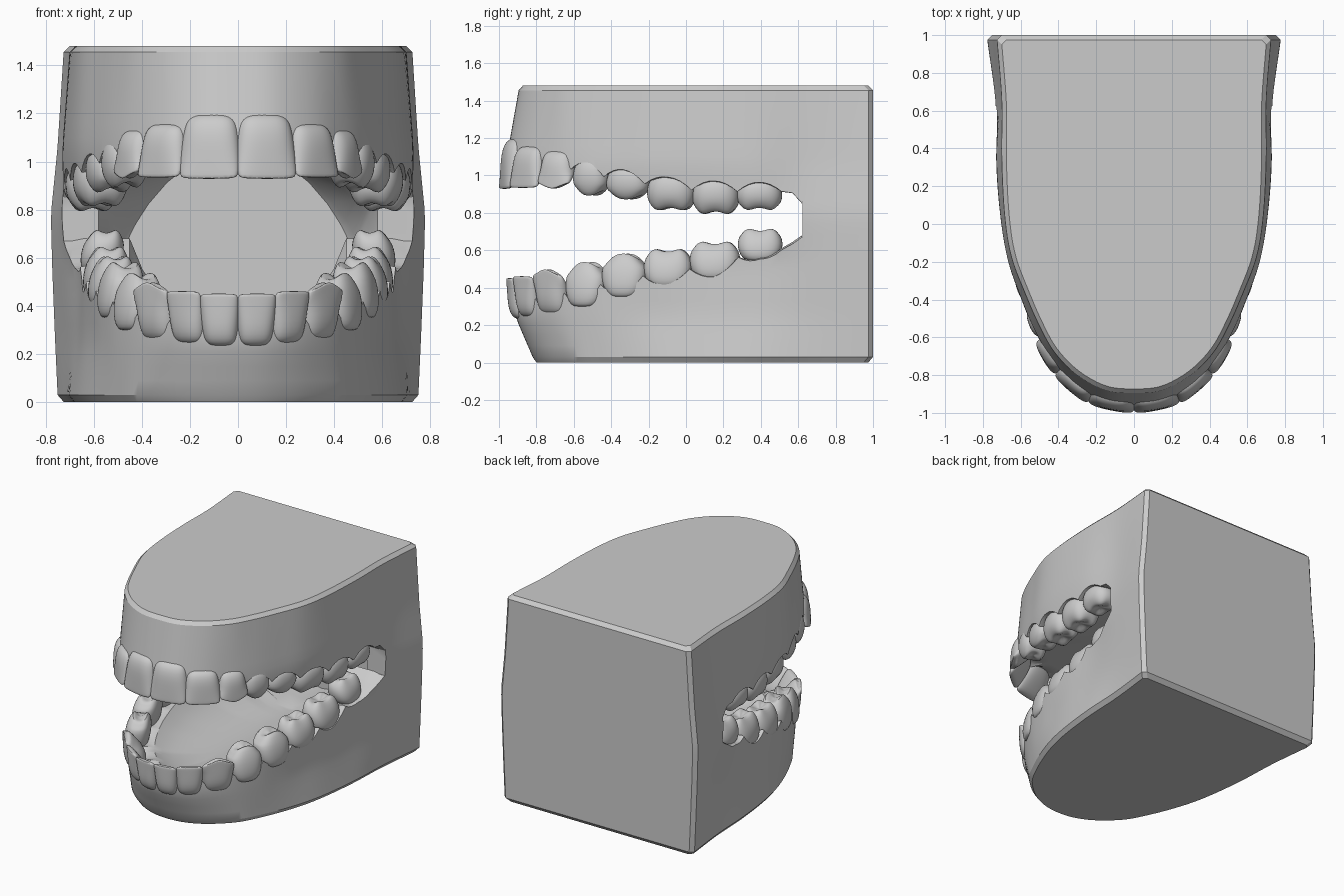
import bpy, bmesh, math
from mathutils import Vector

if "Cube" in bpy.data.objects:
    bpy.data.objects.remove(bpy.data.objects["Cube"])


def catmull(pts, t):
    # smooth point on a half outline; mirrored phantom point at the midline
    n = len(pts) - 1
    k = min(int(t), n - 1)
    f = t - k
    P = lambda i: Vector(pts[i]) if i >= 0 else Vector((-pts[1][0], pts[1][1]))
    a, b, c = P(k - 1), P(k), P(k + 1)
    d = P(k + 2) if k + 2 <= n else 2 * c - b
    return 0.5 * (2 * b + (c - a) * f + (2 * a - 5 * b + 4 * c - d) * f * f
                  + (3 * b - a - 3 * c + d) * f ** 3)


def smooth(ob, angle):
    bpy.ops.object.select_all(action='DESELECT')
    bpy.context.view_layer.objects.active = ob
    ob.select_set(True)
    bpy.ops.object.shade_smooth_by_angle(angle=math.radians(angle))


def finish(name, bm, angle=None):
    bmesh.ops.recalc_face_normals(bm, faces=bm.faces)
    me = bpy.data.meshes.new(name)
    bm.to_mesh(me)
    bm.free()
    ob = bpy.data.objects.new(name, me)
    bpy.context.collection.objects.link(ob)
    if angle:
        smooth(ob, angle)
    return ob


def loft(bm, rings):
    vs = [[bm.verts.new(p) for p in r] for r in rings]
    n = len(vs[0])
    for a, b in zip(vs, vs[1:]):
        for i in range(n):
            bm.faces.new((a[i], a[(i + 1) % n], b[(i + 1) % n], b[i]))
    bm.faces.new(vs[0])
    bm.faces.new(vs[-1])


# tooth boundaries along each arch, gum and tip heights, depths
UP = dict(name="upper", s=1, depth=(.15, .13, .16, .19, .2, .23, .23, .21),
          arch=[(0, -.985), (.24, -.935), (.41, -.79), (.51, -.62), (.58, -.44),
                (.645, -.22), (.695, .03), (.715, .275), (.715, .51)],
          gum=(1.19, 1.15, 1.13, 1.08, 1.04, 1.0, .98, .97),
          tip=(.93, .935, .92, .89, .87, .82, .80, .82),
          ends=(.905, .85), vault=1.08, rim=1.08)
LOW = dict(name="lower", s=-1, depth=(.12, .12, .15, .17, .18, .19, .19, .18),
           arch=[(0, -.94), (.155, -.915), (.29, -.815), (.43, -.66), (.53, -.46),
                 (.59, -.23), (.62, .02), (.635, .28), (.64, .51)],
           gum=(.24, .25, .26, .31, .36, .41, .45, .55),
           tip=(.45, .46, .51, .54, .585, .60, .64, .71),
           ends=(.645, .68), vault=.25, rim=.33)

# outer block: half outlines at key heights
KEYS = [
    (.03, [(0, -.82), (.14, -.80), (.28, -.73), (.42, -.60), (.50, -.46), (.57, -.30),
           (.63, -.12), (.67, .08), (.70, .35), (.715, .65), (.75, .975)]),
    (.25, [(0, -.915), (.14, -.895), (.27, -.815), (.40, -.67), (.50, -.49), (.56, -.32),
           (.60, -.15), (.64, .06), (.67, .35), (.71, .65), (.76, .975)]),
    (.55, [(0, -.93), (.15, -.90), (.28, -.81), (.41, -.67), (.51, -.49), (.57, -.32),
           (.61, -.15), (.635, .06), (.66, .35), (.72, .65), (.772, .975)]),
    (.78, [(0, -.93), (.15, -.91), (.30, -.83), (.43, -.69), (.52, -.53), (.59, -.36),
           (.65, -.16), (.69, .05), (.725, .35), (.735, .65), (.778, .975)]),
    (1.06, [(0, -.965), (.16, -.945), (.32, -.85), (.44, -.71), (.53, -.56), (.605, -.38),
            (.67, -.19), (.71, .05), (.73, .35), (.715, .65), (.75, .975)]),
    (1.455, [(0, -.895), (.15, -.88), (.30, -.80), (.42, -.68), (.50, -.54), (.575, -.37),
             (.65, -.17), (.685, .05), (.70, .35), (.70, .65), (.725, .975)])]


def outline(z, inset=0):
    zc = min(max(z, .03), 1.455)
    k = next(i for i in range(len(KEYS) - 1) if zc <= KEYS[i + 1][0] + 1e-9)
    (z0, a), (z1, b) = KEYS[k], KEYS[k + 1]
    f = (zc - z0) / (z1 - z0)
    pts = [Vector(p).lerp(Vector(q), f) for p, q in zip(a, b)]
    half = [catmull(pts, i / 6) for i in range(61)]
    half.append(Vector((half[-1].x - .025, 1.0)))
    half = [Vector((p.x * (1 - inset * 1.4), p.y * (1 - inset))) for p in half]
    full = half + [Vector((-p.x, p.y)) for p in reversed(half[1:])]
    return [(p.x, p.y, z) for p in full]


bm = bmesh.new()
zs = [.03 + 1.425 * i / 24 for i in range(25)]
loft(bm, [outline(0, .025)] + [outline(z) for z in zs] + [outline(1.48, .025)])
body = finish("gum_block", bm)


# mouth cavity cutter: upper and lower gum surfaces in arch coordinates
OFFS = (.35, .05, .0, -.04, -.12, -.19)
FR = (.12, .3, .5, .75, 1)


def gum_surface(J):
    s, rows = J["s"], []
    for i in range(67):
        t = i / 8
        if i <= 64:
            P = catmull(J["arch"], t)
            T = catmull(J["arch"], min(t + .03, 8)) - catmull(J["arch"], max(t - .03, 0))
            n = Vector((T.y, -T.x)).normalized() if i else Vector((0, -1))
            c = min(max(t - .5, 0), 7)
            k = min(int(c), 6)
            mix = lambda L: L[k] + (L[k + 1] - L[k]) * (c - k)
            g, h = mix(J["gum"]), mix(J["tip"]) - mix(J["gum"])
            pap = abs(2 * (t - int(t)) - 1) ** 2
            z_out, z_in = g + h * (.06 + .32 * pap), g + h * .2
        else:
            P = Vector((J["arch"][-1][0], (.57, .62)[i - 65]))
            n = Vector((1, 0))
            z_out = z_in = J["ends"][i - 65]
        if s * (z_in - J["rim"]) > 0:
            z_in = J["rim"]
        row = []
        for j, d in enumerate(OFFS):
            q = P + n * d
            w = max(0, (j - 2) / 3)
            z = z_out * (1 - w) + z_in * w + (s * .01 if j < 2 else 0)
            row.append((max(q.x, 0), q.y, z))
        q = P + n * OFFS[-1]
        M = Vector((0, -.4 + (P.y + 1) / 1.62))
        for f in FR:
            p = q.lerp(M, f)
            e = (1 - (1 - f) ** 2) ** .8
            row.append((p.x, p.y, z_in + (J["vault"] - z_in) * e))
        rows.append(row)
    # throat behind the last molars
    peak = 1.05 if s > 0 else .26
    for y, x0, zc, gap in ((.625, .58, .76, .09), (.75, .54, .70, .06),
                           (.92, .50, .63, .02), (.95, .47, .62, .015)):
        xs = [x0 * (1 - .02 * j) for j in range(6)]
        xs += [xs[-1] * (1 - f) for f in FR]
        z0 = zc + s * gap
        rows.append([(x, y, z0 + (peak - z0) * max(0, 1 - (x / x0) ** 2) ** .8) for x in xs])
    return rows


bm = bmesh.new()
for sx in (1, -1):
    A, B = [[[bm.verts.new((sx * x, y, z)) for x, y, z in r] for r in gum_surface(J)]
            for J in (UP, LOW)]
    for i in range(len(A) - 1):
        for G in (A, B):
            for j in range(len(A[0]) - 1):
                bm.faces.new((G[i][j], G[i][j + 1], G[i + 1][j + 1], G[i + 1][j]))
        bm.faces.new((A[i][0], A[i + 1][0], B[i + 1][0], B[i][0]))
    for j in range(len(A[0]) - 1):
        bm.faces.new((A[-1][j], A[-1][j + 1], B[-1][j + 1], B[-1][j]))
bmesh.ops.remove_doubles(bm, verts=bm.verts, dist=1e-5)
bmesh.ops.triangulate(bm, faces=bm.faces)
cutter = finish("mouth_cutter", bm)
cutter.hide_render = True
mod = body.modifiers.new("mouth", 'BOOLEAN')
mod.operation, mod.solver, mod.object = 'DIFFERENCE', 'EXACT', cutter
bpy.context.view_layer.objects.active = body
bpy.ops.object.modifier_apply(modifier=mod.name)
bpy.data.objects.remove(cutter)
smooth(body, 28)

# teeth: lofted rings (height, width, depth) with cusp shaping
FRONT = [(-.03, .5, .4), (.02, .72, .62), (.1, .88, .85), (.3, .98, 1), (.55, 1.03, .85),
         (.8, 1.04, .55), (.95, 1.02, .35), (1.01, .93, .2)]
BACK = [(-.06, .5, .6), (0, .72, .75), (.13, .92, .92), (.4, 1.06, 1), (.68, 1.05, .95),
        (.9, .9, .78), (1.03, .68, .56), (.95, .4, .34), (.89, .12, .1)]


def tooth(J, k, sx):
    a, b = Vector(J["arch"][k]), Vector(J["arch"][k + 1])
    along = (b - a).normalized()
    out = Vector((along.y, -along.x))
    width, depth = (b - a).length, J["depth"][k]
    g, tip = J["gum"][k], J["tip"][k]
    mid = (a + b) / 2 + out * ((.03 if k < 3 else .015) - depth / 2)
    rings = []
    for h, w, d in (FRONT if k < 3 else BACK):
        shift = (1 - d) * depth * .42 if k < 3 and h > .5 else 0
        shift += .02 * (h - .7) if k < 3 else 0
        if k > 2 and J is LOW:
            shift -= .03 * h - .015
        ring = []
        for i in range(20):
            ang = math.tau * i / 20
            cu, sv = math.cos(ang), math.sin(ang)
            u = math.copysign(abs(cu) ** .78, cu)
            v = math.copysign(abs(sv) ** .78, sv)
            hh = h
            if k == 2 and h > .75:
                hh -= .17 * abs(u)
            elif k in (3, 4) and h > .85:
                hh -= .22 * u * u * w
            elif k > 4 and h > .85:
                hh -= .07 * w * math.cos(4 * ang)
            p = mid + along * (u * w * width / 2) + out * (v * d * depth / 2 + shift)
            ring.append((sx * p.x, p.y, g + (tip - g) * hh))
        rings.append(ring)
    bm = bmesh.new()
    loft(bm, rings)
    side = "right" if sx > 0 else "left"
    ob = finish(f"{J['name']}_tooth_{k + 1}_{side}", bm, 80)
    sub = ob.modifiers.new("round", 'SUBSURF')
    sub.levels = sub.render_levels = 1


for J in (UP, LOW):
    for k in range(8):
        for sx in (1, -1):
            tooth(J, k, sx)
